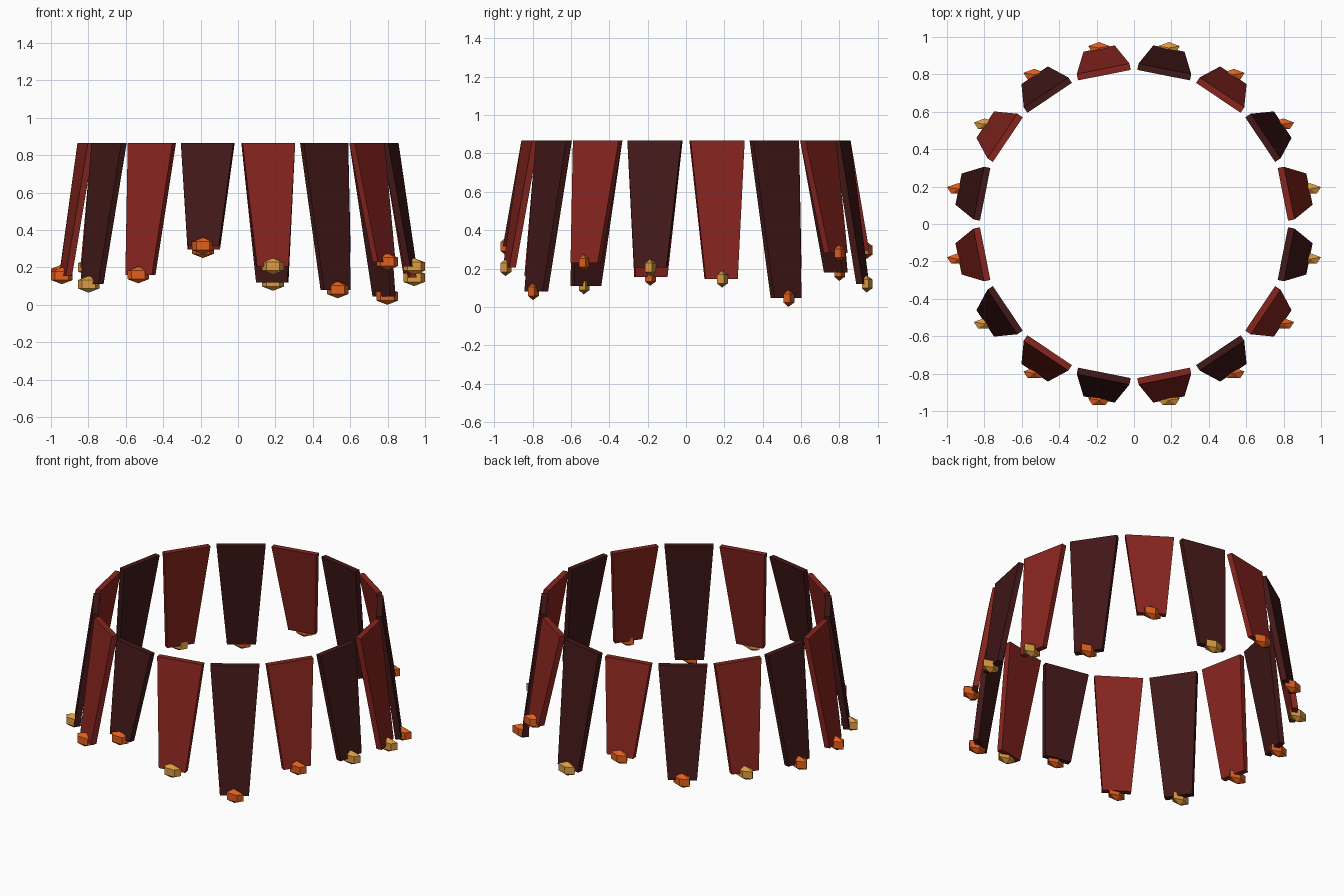
import bpy, bmesh
from math import sin, cos, pi
from mathutils import Matrix, Vector

if "Cube" in bpy.data.objects:
    bpy.data.objects.remove(bpy.data.objects["Cube"])


def material(name, rgb):
    m = bpy.data.materials.new(name)
    m.diffuse_color = (*rgb, 1)
    m.use_nodes = True
    m.node_tree.nodes["Principled BSDF"].inputs["Base Color"].default_value = m.diffuse_color
    return m


RED = material("red_cloth", (0.24, 0.018, 0.013))
DARK = material("dark_cloth", (0.055, 0.009, 0.009))
ORANGE = material("orange_bead", (0.75, 0.115, 0.013))
GOLD = material("gold_bead", (0.72, 0.33, 0.053))


def add_object(name, bm, mat):
    bmesh.ops.recalc_face_normals(bm, faces=bm.faces)
    mesh = bpy.data.meshes.new(name)
    bm.to_mesh(mesh)
    bm.free()
    mesh.materials.append(mat)
    ob = bpy.data.objects.new(name, mesh)
    bpy.context.collection.objects.link(ob)
    return ob


TOP_Z, TOP_R, END_R = 0.866, 0.829, 0.939
TOP_W, END_W, THICK = 0.287, 0.17, 0.035


# Tapered strip leaning outward, wide at the top
def panel(name, angle, end_z, mat):
    bm = bmesh.new()
    bmesh.ops.create_cube(bm, size=1)
    for v in bm.verts:
        top = v.co.z > 0
        v.co = Vector(((TOP_R if top else END_R) + v.co.x * THICK,
                       v.co.y * (TOP_W if top else END_W),
                       TOP_Z if top else end_z))
    bm.transform(Matrix.Rotation(angle, 4, 'Z'))
    return add_object(name, bm, mat)


# Five-sided faceted bead, all aligned the same way
def bead(name, centre, mat, rx=0.070, ry=0.036, rz=0.045):
    bm = bmesh.new()
    rings = []
    for h in (-0.5, 0.5):
        rings.append([bm.verts.new((0.866 * rx * cos(pi / 2 + k * 2 * pi / 5),
                                    0.866 * ry * sin(pi / 2 + k * 2 * pi / 5),
                                    h * rz)) for k in range(5)])
    low, high = bm.verts.new((0, 0, -rz)), bm.verts.new((0, 0, rz))
    for k in range(5):
        n = (k + 1) % 5
        bm.faces.new((rings[0][k], rings[0][n], rings[1][n], rings[1][k]))
        bm.faces.new((rings[0][n], rings[0][k], low))
        bm.faces.new((rings[1][k], rings[1][n], high))
    ob = add_object(name, bm, mat)
    ob.location = centre
    return ob


# Lower end height of each strip, counter-clockwise from the right side
ENDS = [0.145, 0.045, 0.28, 0.12, 0.295, 0.18, 0.20, 0.17,
        0.155, 0.11, 0.16, 0.315, 0.205, 0.08, 0.23, 0.205]

for i, z in enumerate(ENDS):
    a = (i + 0.5) * 2 * pi / len(ENDS)
    panel(f"skirt_panel_{i + 1}", a, z, DARK if i % 2 else RED)
    bead(f"hem_bead_{i + 1}", (0.96 * cos(a), 0.96 * sin(a), z),
         ORANGE if i % 3 else GOLD)
